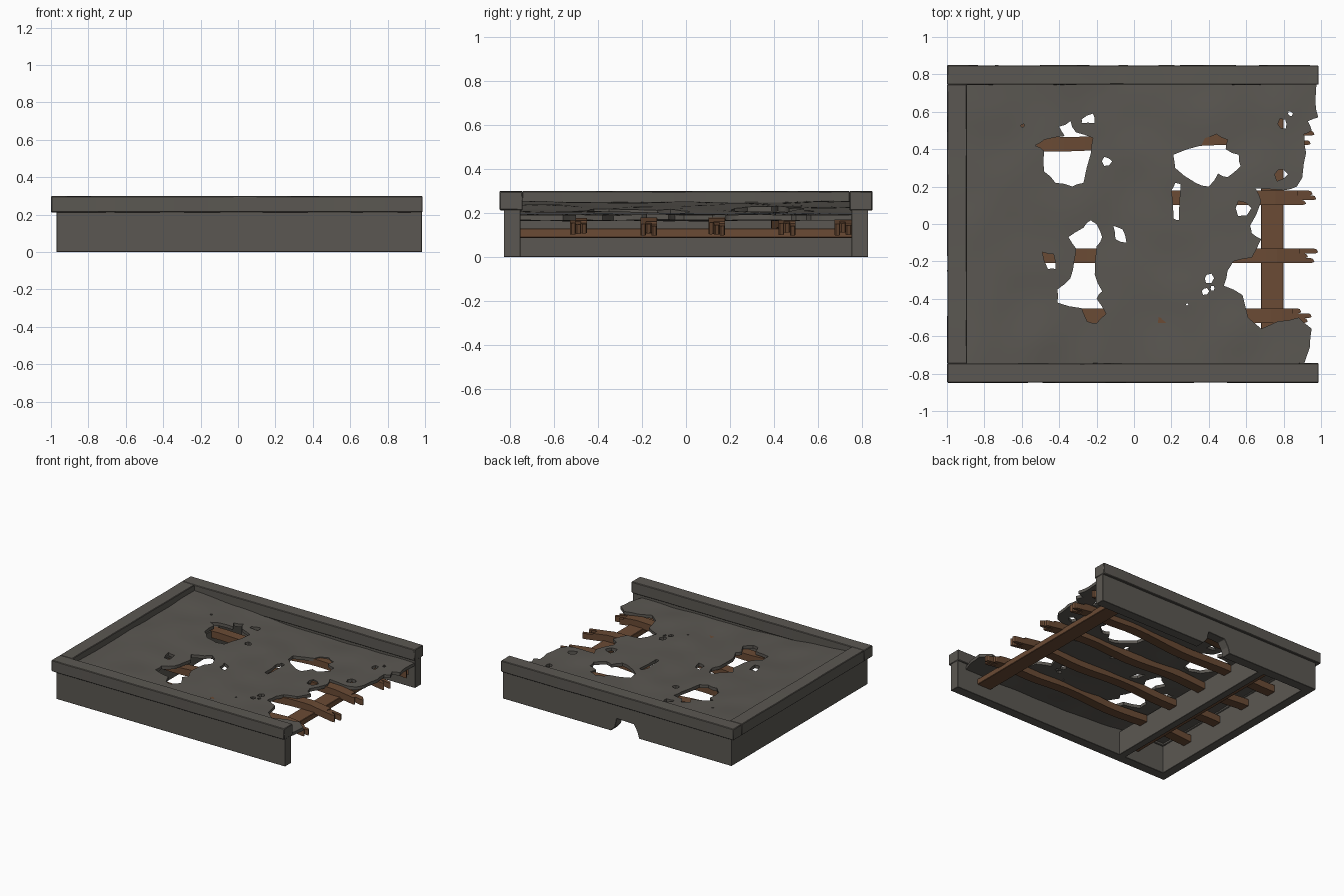
import bpy, bmesh, math, random
from mathutils import Vector, noise

if "Cube" in bpy.data.objects:
    bpy.data.objects.remove(bpy.data.objects["Cube"])

random.seed(4)

def material(name, rgb):
    m = bpy.data.materials.new(name)
    m.diffuse_color = (*rgb, 1)
    m.use_nodes = True
    m.node_tree.nodes["Principled BSDF"].inputs["Base Color"].default_value = m.diffuse_color
    return m

CONCRETE = material("dark concrete", (0.105, 0.097, 0.085))
WOOD = material("brown wood", (0.145, 0.07, 0.035))

def box(bm, lo, hi, n=(1, 1, 1)):
    """Axis aligned box cut into n segments per axis."""
    vs = bmesh.ops.create_cube(bm, size=1)["verts"]
    for v in vs:
        v.co = [lo[i] + (v.co[i] + 0.5) * (hi[i] - lo[i]) for i in range(3)]
    for ax in range(3):
        nrm = [0, 0, 0]
        nrm[ax] = 1
        for k in range(1, n[ax]):
            p = list(lo)
            p[ax] += (hi[ax] - lo[ax]) * k / n[ax]
            bmesh.ops.bisect_plane(bm, geom=bm.verts[:] + bm.edges[:] + bm.faces[:],
                                   plane_co=p, plane_no=nrm)

def prism(bm, pts, lo, hi, axis="z"):
    """Extrude an outline along z (points are x,y) or y (points are x,z)."""
    place = (lambda a, b, c: (a, b, c)) if axis == "z" else (lambda a, b, c: (a, c, b))
    A = [bm.verts.new(place(a, b, lo)) for a, b in pts]
    B = [bm.verts.new(place(a, b, hi)) for a, b in pts]
    faces = [bm.faces.new(A), bm.faces.new(B[::-1])]
    for i in range(len(A)):
        j = (i + 1) % len(A)
        faces.append(bm.faces.new((A[i], B[i], B[j], A[j])))
    bmesh.ops.recalc_face_normals(bm, faces=faces)

def rough(bm, amount, scale=5):
    for v in bm.verts:
        v.co += noise.noise_vector(v.co * scale) * amount

def finish(name, bm, mat, bevel=0):
    me = bpy.data.meshes.new(name)
    bm.to_mesh(me)
    bm.free()
    ob = bpy.data.objects.new(name, me)
    bpy.context.collection.objects.link(ob)
    me.materials.append(mat)
    if bevel:
        b = ob.modifiers.new("bevel", "BEVEL")
        b.width, b.segments, b.limit_method, b.angle_limit = bevel, 1, "ANGLE", math.radians(50)
    return ob

def smooth(ob):
    bpy.ops.object.select_all(action="DESELECT")
    ob.select_set(True)
    bpy.context.view_layer.objects.active = ob
    bpy.ops.object.shade_smooth_by_angle(angle=math.radians(35))

# parapet walls
for name, lo, hi in [
        ("front_wall", (-0.97, -0.83, 0), (0.983, -0.755, 0.25)),
        ("left_wall", (-0.97, -0.76, 0), (-0.9, 0.76, 0.25)),
        ("inner_support_wall", (-0.555, -0.76, 0.0), (-0.5, 0.76, 0.185))]:
    bm = bmesh.new()
    box(bm, lo, hi)
    finish(name, bm, CONCRETE, 0.002)

# back wall with a drain notch in its bottom edge
bm = bmesh.new()
prism(bm, [(0.983, 0), (0.983, 0.25), (-0.97, 0.25), (-0.97, 0), (-0.18, 0), (-0.165, 0.05),
           (-0.135, 0.10), (0.01, 0.105), (0.025, 0.04), (0.06, 0)], 0.755, 0.83, "y")
finish("back_wall", bm, CONCRETE, 0.002)

# coping on top of the walls, slightly worn
for name, lo, hi, n in [
        ("front_coping", (-0.999, -0.849, 0.213), (0.987, -0.745, 0.299), (30, 2, 1)),
        ("back_coping", (-0.999, 0.745, 0.213), (0.987, 0.849, 0.299), (30, 2, 1)),
        ("left_coping", (-0.999, -0.747, 0.213), (-0.893, 0.747, 0.299), (2, 24, 1))]:
    bm = bmesh.new()
    box(bm, lo, hi, n)
    rough(bm, 0.002, 5)
    smooth(finish(name, bm, CONCRETE, 0.004))

# broken roof slab: outline of the missing right edge, then holes
edge = [(1.1, 0.8), (0.98, 0.8), (0.97, 0.66), (0.985, 0.57), (0.93, 0.55), (0.95, 0.5),
        (0.91, 0.48), (0.92, 0.38), (0.9, 0.25), (0.87, 0.2), (0.8, 0.18), (0.65, 0.19),
        (0.68, 0.12), (0.62, -0.01), (0.63, -0.05), (0.68, -0.08), (0.63, -0.18),
        (0.53, -0.2), (0.5, -0.25), (0.48, -0.33), (0.58, -0.38), (0.61, -0.5),
        (0.68, -0.56), (0.77, -0.52), (0.88, -0.5), (0.95, -0.56), (0.94, -0.66),
        (0.89, -0.8), (1.1, -0.8)]
hole_back_left = [(-0.53, 0.42), (-0.48, 0.45), (-0.37, 0.47), (-0.4, 0.52), (-0.34, 0.55),
                  (-0.31, 0.49), (-0.22, 0.46), (-0.23, 0.38), (-0.27, 0.22), (-0.33, 0.2),
                  (-0.42, 0.22), (-0.48, 0.28), (-0.48, 0.39)]
hole_back_right = [(0.21, 0.37), (0.36, 0.42), (0.38, 0.46), (0.44, 0.48), (0.5, 0.45),
                   (0.49, 0.4), (0.56, 0.37), (0.57, 0.31), (0.5, 0.25), (0.45, 0.27),
                   (0.4, 0.2), (0.33, 0.22), (0.22, 0.3)]
hole_front = [(-0.35, -0.07), (-0.27, -0.02), (-0.23, 0.02), (-0.2, 0), (-0.17, -0.07),
              (-0.2, -0.12), (-0.21, -0.27), (-0.17, -0.36), (-0.2, -0.4), (-0.15, -0.48),
              (-0.2, -0.53), (-0.25, -0.52), (-0.28, -0.45), (-0.41, -0.42), (-0.41, -0.35),
              (-0.34, -0.29), (-0.32, -0.2), (-0.31, -0.13)]
small_holes = [[(-0.28, 0.56), (-0.22, 0.59), (-0.21, 0.54), (-0.28, 0.54)],
               [(0.2, 0.18), (0.22, 0.22), (0.25, 0.21), (0.24, 0.02), (0.21, 0.03)],
               [(-0.49, -0.15), (-0.43, -0.16), (-0.42, -0.24), (-0.46, -0.24)],
               [(-0.11, -0.01), (-0.06, -0.03), (-0.04, -0.1), (-0.1, -0.08)]]
# (x, y, radius) of the smallest breaks
chips = [(-0.145, 0.335, 0.025), (0.58, 0.085, 0.042), (0.4, -0.29, 0.03), (0.38, -0.36, 0.02),
         (0.42, -0.345, 0.014), (0.785, 0.265, 0.035), (0.795, 0.535, 0.027),
         (0.835, 0.59, 0.014), (-0.595, 0.525, 0.01), (0.285, -0.43, 0.007)]

def jagged(pts, amount=0.005):
    out = []
    for i, a in enumerate(pts):
        a, b = Vector(a), Vector(pts[(i + 1) % len(pts)])
        m = (a + b) / 2 + Vector((random.uniform(-1, 1), random.uniform(-1, 1))) * amount
        out += [a, m]
    return out

bm = bmesh.new()
for h in [edge, hole_back_left, hole_back_right, hole_front] + small_holes:
    prism(bm, jagged(h), 0.0, 0.5)
for x, y, r in chips:
    ring = [random.uniform(0.7, 1.2) * r for _ in range(6)]
    prism(bm, [(x + s * math.cos(k * math.pi / 3), y + s * math.sin(k * math.pi / 3))
               for k, s in enumerate(ring)], 0.0, 0.5)
cutter = finish("slab_cutter", bm, CONCRETE)
cutter.hide_render = True

bm = bmesh.new()
box(bm, (-0.91, -0.765, 0.226), (0.985, 0.765, 0.25), (40, 32, 1))
slab = finish("roof_slab", bm, CONCRETE)
cut = slab.modifiers.new("holes", "BOOLEAN")
cut.operation, cut.solver, cut.object = "DIFFERENCE", "EXACT", cutter
deps = bpy.context.evaluated_depsgraph_get()
slab.data = bpy.data.meshes.new_from_object(slab.evaluated_get(deps))
slab.modifiers.clear()
bpy.data.objects.remove(cutter)
# slab sags away from the left wall toward the broken end
for v in slab.data.vertices:
    t = min(1, max(0, (v.co.x + 0.9) / 1.0))
    t = t * t * (3 - 2 * t)
    v.co.z += -0.058 * t + 0.010 * noise.noise(Vector((v.co.x * 4, v.co.y * 4, 0)))
smooth(slab)

# thin warped joists whose splintered ends droop
for i, (y, end) in enumerate([(-0.49, 0.95), (-0.17, 0.985), (0.14, 0.975),
                              (0.46, 0.965), (0.715, 0.96)]):
    bm = bmesh.new()
    w, split, lo, hi = 0.038, end - 0.1, 0.125, 0.178
    box(bm, (-0.91, y - w, lo), (split, y + w, hi), (30, 1, 1))
    for k, cut_back in enumerate(random.sample([0, 0.02, 0.055], 3)):
        a, b = y - w + k * w * 2 / 3, y - w + (k + 1) * w * 2 / 3
        e = end - cut_back
        prism(bm, [(split, a), (e - 0.015, a), (e, a + 0.006), (e - 0.008, b - 0.004),
                   (e - 0.02, b), (split, b)], lo + 0.006 * (k % 2), hi - 0.005 * k)
    for v in bm.verts:
        fade = min(1, max(0, (0.8 - v.co.x) * 3))
        v.co.z += fade * 0.009 * math.sin(v.co.x * 8 + i * 1.7)
        v.co.z -= 0.028 * min(1, max(0, (v.co.x - 0.76) / 0.2))
        if i == 3:
            v.co.y -= 0.034 * min(1, max(0, (0.45 - v.co.x) / 0.8))
    finish("joist_%d" % (i + 1), bm, WOOD)

# cross beams carrying the joists
for name, lo, hi in (("right_cross_beam", 0.68, 0.8), ("left_cross_beam", -0.675, -0.56)):
    bm = bmesh.new()
    box(bm, (lo, -0.76, 0.087), (hi, 0.76, 0.13))
    finish(name, bm, WOOD, 0.003)
